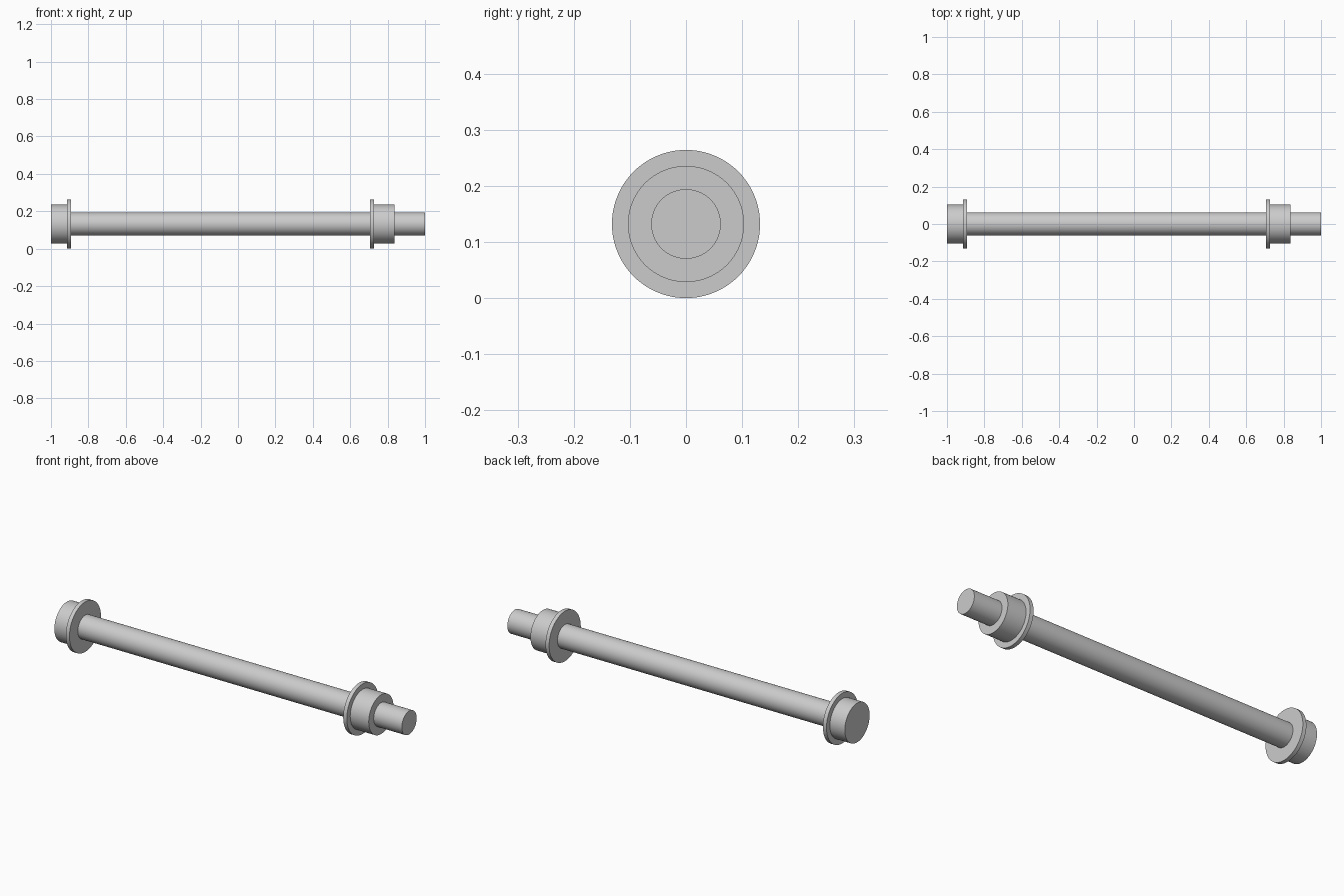
import bpy
import bmesh
import math
from mathutils import Vector

if "Cube" in bpy.data.objects:
    bpy.data.objects.remove(bpy.data.objects["Cube"], do_unlink=True)

SEGMENTS = 96
AXIS_Z = 0.132
SHAFT_R, HUB_R, FLANGE_R = 0.062, 0.1035, 0.132

# Plain grey metal
metal = bpy.data.materials.new("grey_metal")
metal.use_nodes = True
grey = (0.6, 0.6, 0.6, 1.0)
metal.diffuse_color = grey
metal.node_tree.nodes["Principled BSDF"].inputs["Base Color"].default_value = grey


def turned_part(name, profile):
    """Revolve (x, radius) points around the long axis into a closed solid."""
    bm = bmesh.new()
    points = [(profile[0][0], 0), *profile, (profile[-1][0], 0)]
    verts = [bm.verts.new((x, 0, r)) for x, r in points]
    edges = [bm.edges.new(pair) for pair in zip(verts, verts[1:])]
    bmesh.ops.spin(bm, geom=verts + edges, cent=Vector(), axis=Vector((1, 0, 0)),
                   angle=math.tau, steps=SEGMENTS, use_duplicate=False)
    bmesh.ops.remove_doubles(bm, verts=bm.verts, dist=1e-5)
    bmesh.ops.recalc_face_normals(bm, faces=bm.faces)
    mesh = bpy.data.meshes.new(name)
    bm.to_mesh(mesh)
    bm.free()
    mesh.materials.append(metal)
    obj = bpy.data.objects.new(name, mesh)
    obj.location.z = AXIS_Z
    bpy.context.collection.objects.link(obj)
    bpy.ops.object.select_all(action="DESELECT")
    obj.select_set(True)
    bpy.context.view_layer.objects.active = obj
    bpy.ops.object.shade_smooth_by_angle(angle=math.radians(30))
    return obj


# Long shaft, rooted inside the end cap
turned_part("shaft", [(-0.95, SHAFT_R), (1.0, SHAFT_R)])

# Flanged end cap, closed on its outer face
turned_part("end_cap", [(-1.0, HUB_R), (-0.913, HUB_R),
                        (-0.913, FLANGE_R), (-0.892, FLANGE_R)])

# Flanged collar, with the shaft running through it
turned_part("collar", [(0.707, FLANGE_R), (0.728, FLANGE_R),
                       (0.728, HUB_R), (0.836, HUB_R)])
